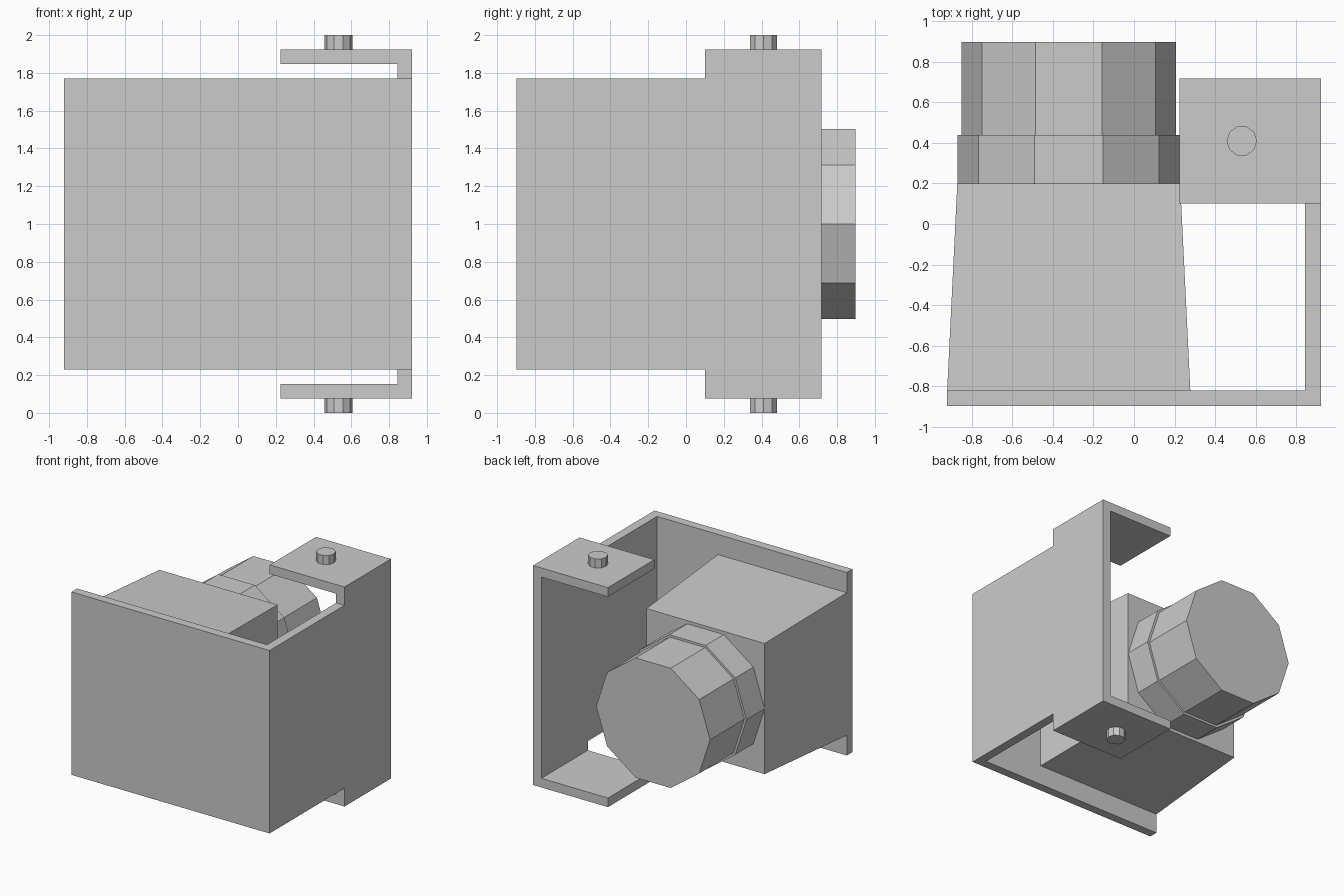
import bpy
import bmesh
from math import cos, sin, tau

cube = bpy.data.objects.get("Cube")
if cube:
    bpy.data.objects.remove(cube, do_unlink=True)

grey = bpy.data.materials.new("plain grey")
grey.use_nodes = True
colour = (0.6, 0.6, 0.6, 1)
grey.diffuse_color = colour
grey.node_tree.nodes["Principled BSDF"].inputs["Base Color"].default_value = colour


def loft(name, start, end):
    """Solid between two matching outlines."""
    bm = bmesh.new()
    a = [bm.verts.new(p) for p in start]
    b = [bm.verts.new(p) for p in end]
    bm.faces.new(a)
    bm.faces.new(b)
    for i in range(len(a)):
        j = (i + 1) % len(a)
        bm.faces.new((a[i], a[j], b[j], b[i]))
    bmesh.ops.recalc_face_normals(bm, faces=bm.faces)
    mesh = bpy.data.meshes.new(name)
    bm.to_mesh(mesh)
    bm.free()
    mesh.materials.append(grey)
    obj = bpy.data.objects.new(name, mesh)
    bpy.context.collection.objects.link(obj)
    return obj


def box(name, x, y, z):
    def rect(h):
        return [(x[0], y[0], h), (x[1], y[0], h), (x[1], y[1], h), (x[0], y[1], h)]
    return loft(name, rect(z[0]), rect(z[1]))


def ring(radius, sides=10):
    return [(radius * cos(tau * i / sides), radius * sin(tau * i / sides)) for i in range(sides)]


MID = 1.0          # height of the symmetry plane
MOTOR_X = -0.322   # motor axis
FRONT, BACK = -0.897, 0.897
PLATE_Y = -0.822   # rear of the front plate
IN_X, OUT_X = 0.845, 0.922
TAB_Y, TAB_END = 0.1, 0.717
LOW, HIGH = 0.77, 0.847   # half heights of the plate and of the tab under its flange

# Bracket: front plate and stepped side plate
box("front_plate", (-OUT_X, OUT_X), (FRONT, PLATE_Y), (MID - LOW, MID + LOW))
outline = [(PLATE_Y, LOW), (TAB_Y, LOW), (TAB_Y, HIGH), (TAB_END, HIGH)]
outline += [(y, -h) for y, h in reversed(outline)]
loft("side_plate", [(IN_X, y, MID + h) for y, h in outline],
     [(OUT_X, y, MID + h) for y, h in outline])

# Flanges and pivot pins, above and below
for side, s in (("upper", 1), ("lower", -1)):
    levels = [MID + s * h for h in (HIGH, 0.924, 1.0)]
    box(side + "_flange", (0.225, OUT_X), (TAB_Y, TAB_END), levels[:2])
    loft(side + "_pivot_pin", *[[(0.532 + u, 0.41 + v, z) for u, v in ring(0.075)]
                                for z in levels[1:]])


# Motor: tapered housing, collar and end drum
def square(half, y):
    return [(MOTOR_X + half * a, y, MID + half * b)
            for a, b in ((-1, -1), (1, -1), (1, 1), (-1, 1))]


def disc(radius, y):
    return [(MOTOR_X + u, y, MID + v) for u, v in ring(radius)]


COLLAR_Y, DRUM_Y = 0.2, 0.44
loft("tapered_housing", square(0.6, PLATE_Y), square(0.55, COLLAR_Y))
loft("motor_collar", disc(0.55, COLLAR_Y), disc(0.55, DRUM_Y))
loft("motor_drum", disc(0.53, DRUM_Y), disc(0.53, BACK))
